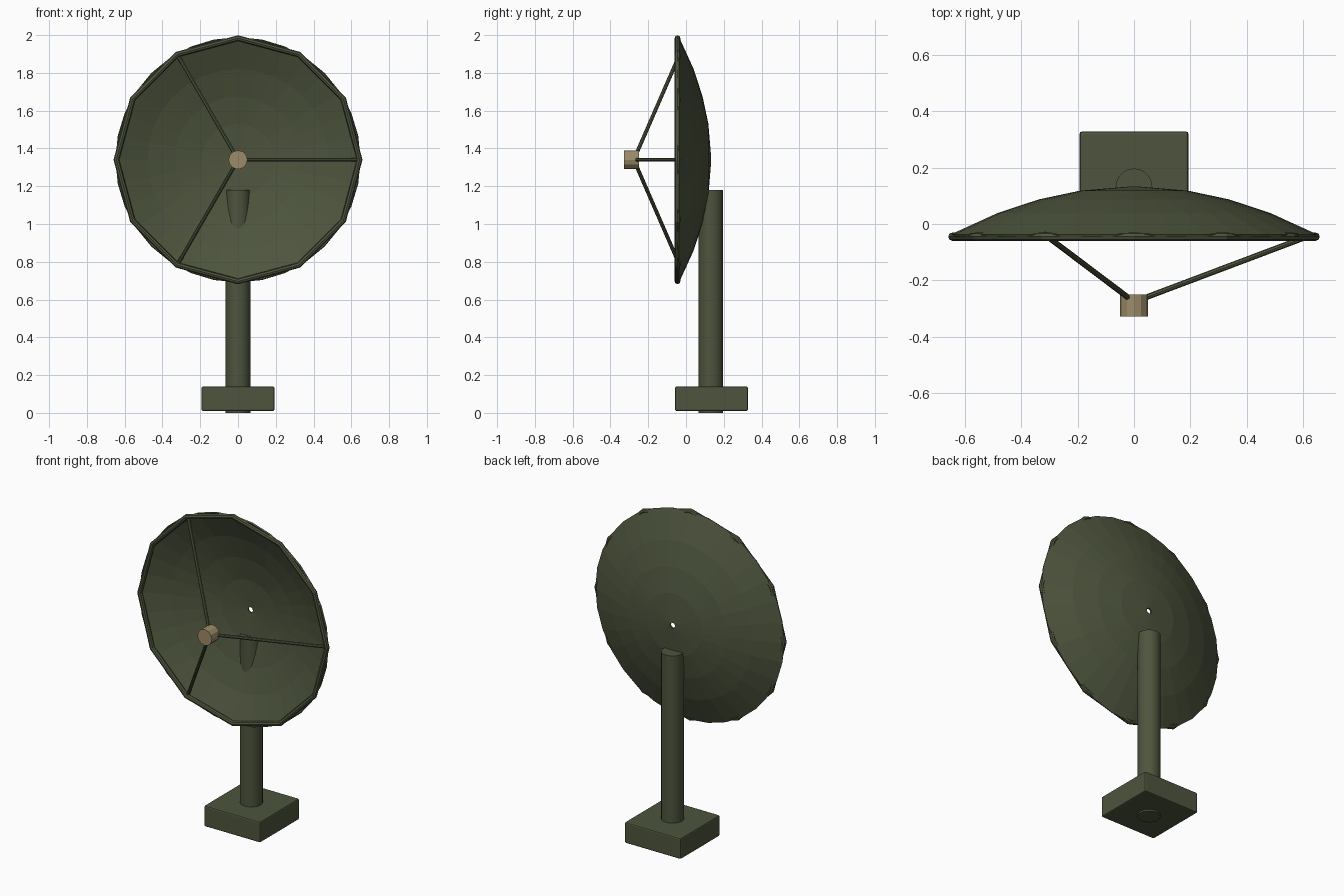
import bpy, bmesh, math
from mathutils import Vector

if "Cube" in bpy.data.objects:
    bpy.data.objects.remove(bpy.data.objects["Cube"])

CZ = 1.34          # height of the dish axis
RIM_Y = -0.045     # plane of the dish rim


def material(name, rgb):
    m = bpy.data.materials.new(name)
    m.diffuse_color = (*rgb, 1)
    m.use_nodes = True
    m.node_tree.nodes["Principled BSDF"].inputs["Base Color"].default_value = m.diffuse_color
    return m


olive = material("olive green", (0.075, 0.09, 0.047))
tan = material("tan", (0.33, 0.26, 0.14))


def finish(ob, name, mat):
    ob.name = name
    ob.data.materials.append(mat)
    return ob


def rod(name, a, b, radius, sides, mat):
    """Cylinder running from point a to point b."""
    a, b = Vector(a), Vector(b)
    d = b - a
    bpy.ops.mesh.primitive_cylinder_add(
        vertices=sides, radius=radius, depth=d.length, location=(a + b) / 2,
        rotation=d.to_track_quat('Z', 'Y').to_euler())
    return finish(bpy.context.object, name, mat)


# base block with softened edges
bpy.ops.mesh.primitive_cube_add(size=1, location=(0, 0.135, 0.075))
base = finish(bpy.context.object, "base", olive)
base.scale = (0.386, 0.386, 0.13)
bpy.ops.object.transform_apply(location=False, rotation=False, scale=True)
bev = base.modifiers.new("bevel", 'BEVEL')
bev.width = 0.008
bev.segments = 2

# upright post
post = rod("post", (0, 0.132, 0), (0, 0.132, 1.18), 0.065, 20, olive)
bpy.ops.object.shade_smooth_by_angle()

# parabolic dish shell with a small hole in the middle
SEG = 32
bm = bmesh.new()
rings = []
for r in (0.016, 0.19, 0.335, 0.48, 0.645):
    y = 0.123 - 0.405 * r * r
    rings.append([bm.verts.new((r * math.cos(2 * math.pi * i / SEG), y,
                                CZ + r * math.sin(2 * math.pi * i / SEG)))
                  for i in range(SEG)])
for inner, outer in zip(rings, rings[1:]):
    for i in range(SEG):
        j = (i + 1) % SEG
        bm.faces.new((inner[i], inner[j], outer[j], outer[i]))
bmesh.ops.recalc_face_normals(bm, faces=bm.faces)
if sum(f.normal.y for f in bm.faces) < 0:      # make normals face the back
    bmesh.ops.reverse_faces(bm, faces=bm.faces)
me = bpy.data.meshes.new("dish")
bm.to_mesh(me)
bm.free()
dish = bpy.data.objects.new("dish", me)
bpy.context.collection.objects.link(dish)
finish(dish, "dish", olive)
sol = dish.modifiers.new("thickness", 'SOLIDIFY')
sol.thickness = 0.01
sol.offset = 1

# twelve-sided rim tube
bpy.ops.mesh.primitive_torus_add(
    major_radius=0.644, minor_radius=0.015, major_segments=12,
    minor_segments=8, location=(0, RIM_Y, CZ), rotation=(math.pi / 2, 0, 0))
finish(bpy.context.object, "rim", olive)

# feed horn at the focus
rod("feed_horn", (0, -0.25, CZ), (0, -0.328, CZ), 0.05, 12, tan)

# three struts holding the feed horn
for k in range(3):
    c, s = math.cos(k * 2 * math.pi / 3), math.sin(k * 2 * math.pi / 3)
    rod(f"strut_{k + 1}", (0.635 * c, RIM_Y + 0.008, CZ + 0.635 * s),
        (0.03 * c, -0.265, CZ + 0.03 * s), 0.01, 8, olive)
